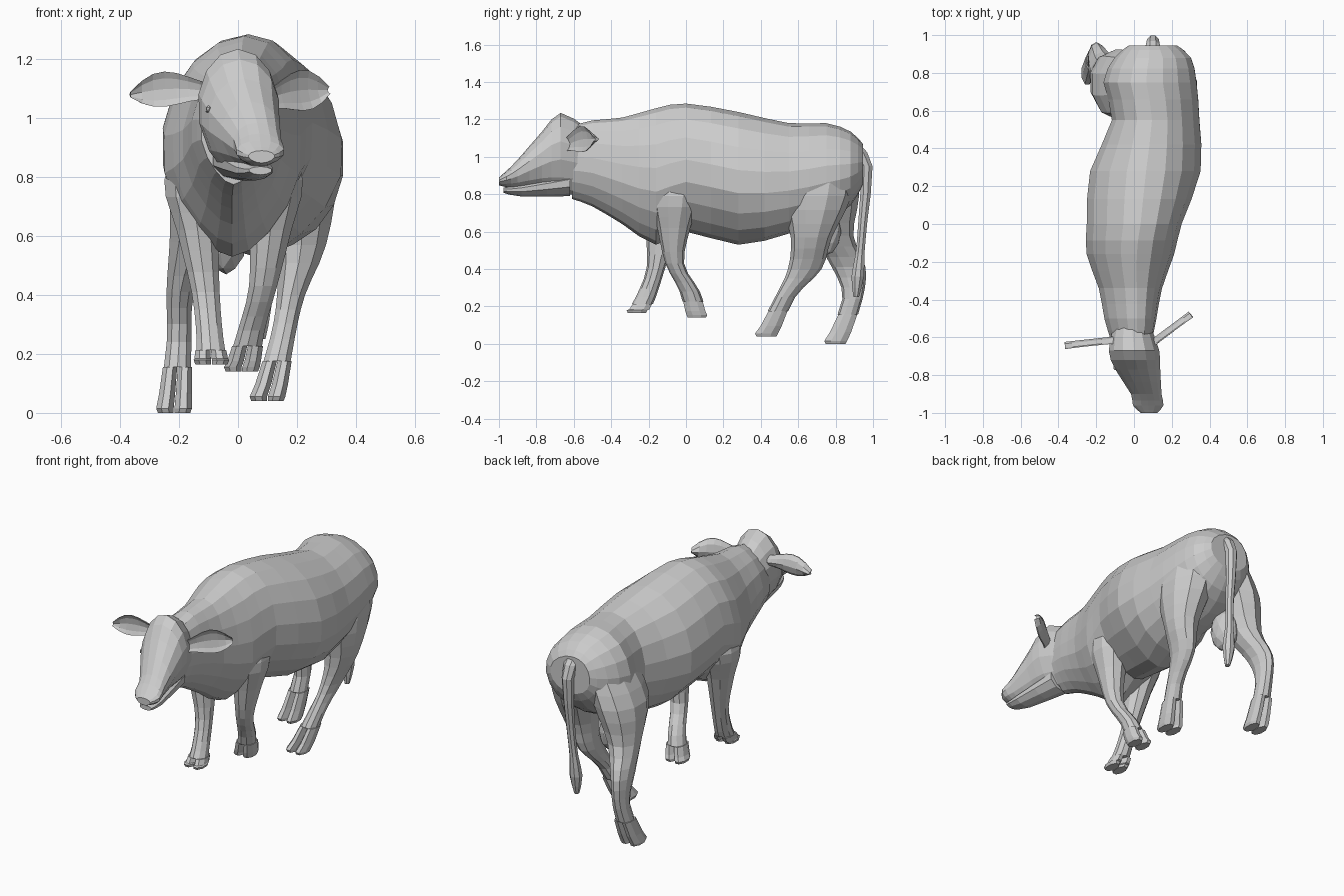
import bpy, bmesh, math
from mathutils import Vector

if "Cube" in bpy.data.objects:
    bpy.data.objects.remove(bpy.data.objects["Cube"])


def smooth(rows, steps=2):
    """Catmull-Rom resampling of a few key sections."""
    rows = [Vector(r) for r in rows]
    ext = [rows[0]] + rows + [rows[-1]]
    out = []
    for a, b, c, d in zip(ext, ext[1:], ext[2:], ext[3:]):
        for k in range(steps):
            t = k / steps
            out.append((2 * b + (c - a) * t + (2 * a - 5 * b + 4 * c - d) * t ** 2
                        + (3 * b - a - 3 * c + d) * t ** 3) / 2)
    return out + [rows[-1]]


def loft(name, rings):
    """Skin a list of equal-length point rings and cap both ends."""
    bm = bmesh.new()
    vs = [[bm.verts.new(p) for p in r] for r in rings]
    n = len(vs[0])
    for a, b in zip(vs, vs[1:]):
        for i in range(n):
            j = (i + 1) % n
            bm.faces.new((a[i], a[j], b[j], b[i]))
    bm.faces.new(vs[0][::-1])
    bm.faces.new(vs[-1])
    bmesh.ops.recalc_face_normals(bm, faces=bm.faces)
    me = bpy.data.meshes.new(name)
    bm.to_mesh(me)
    bm.free()
    bpy.context.collection.objects.link(bpy.data.objects.new(name, me))


def trunk_ring(row, wide, pinch, n, lean=0.0):
    """Upright egg section: widest at fraction `wide`, lower half pinched to a keel."""
    y, cx, hw, top, bot = row
    wz = bot + (top - bot) * wide
    pts = []
    for i in range(n):
        a = 2 * math.pi * i / n + math.pi / 2
        c, s = math.cos(a), math.sin(a)
        k = 1 - pinch * s * s if s < 0 else 1
        shift = lean * s * s if s > 0 else 0
        pts.append((cx + hw * c * k + shift, y, wz + s * (top - wz if s > 0 else wz - bot)))
    return pts


def flat_ring(x, y, z, rx, ry, n=10):
    """Horizontal oval section."""
    turn = [2 * math.pi * (i + 0.5) / n for i in range(n)]
    return [(x + rx * math.cos(a), y + ry * math.sin(a), z) for a in turn]


def ball(name, loc, size, sub):
    bpy.ops.mesh.primitive_ico_sphere_add(subdivisions=sub, radius=1, location=loc)
    bpy.context.object.name = name
    bpy.context.object.scale = size


# Trunk and neck: y, centre x, half width, top, bottom
body = [(-0.61, -0.015, 0.112, 1.165, 0.775), (-0.50, -0.02, 0.14, 1.195, 0.735),
        (-0.34, -0.02, 0.17, 1.21, 0.64), (-0.16, -0.02, 0.235, 1.26, 0.53),
        (0.0, 0.0, 0.255, 1.285, 0.60), (0.28, 0.06, 0.297, 1.24, 0.53),
        (0.55, 0.115, 0.235, 1.18, 0.59), (0.75, 0.085, 0.25, 1.18, 0.66),
        (0.88, 0.10, 0.205, 1.135, 0.74), (0.945, 0.10, 0.13, 1.07, 0.85)]
loft("body", [trunk_ring(r, 0.47, 0.33 if r[0] < 0.4 else 0.0, 18,
                         0.035 - 0.11 * min(max(r[0], 0), 0.5)) for r in smooth(body)])

# Head, turned slightly toward +x
head = [(-0.54, -0.01, 0.10, 1.16, 0.80), (-0.67, 0.0, 0.137, 1.235, 0.80),
        (-0.77, 0.02, 0.122, 1.135, 0.82), (-0.90, 0.065, 0.083, 0.985, 0.83),
        (-0.96, 0.075, 0.083, 0.925, 0.838), (-1.0, 0.08, 0.045, 0.89, 0.848)]
loft("head", [trunk_ring(r, 0.55, 0.2, 14) for r in smooth(head)])
jaw = [(-0.62, 0.0, 0.09, 0.92, 0.79), (-0.88, 0.055, 0.065, 0.855, 0.788),
       (-0.975, 0.076, 0.04, 0.836, 0.808)]
loft("lower_jaw", [trunk_ring(r, 0.55, 0.1, 10) for r in smooth(jaw)])
for side in (-1, 1):
    ball("eye", (0.014 + side * 0.113, -0.755, 1.03), (0.012, 0.022, 0.016), 1)
    ball("nostril", (0.077 + side * 0.045, -0.968, 0.887), (0.018, 0.018, 0.013), 1)


# Ears: leaf shapes with a hollow front
def ear(base, tip, size):
    base, d = Vector(base), Vector(tip) - Vector(base)
    front = d.cross(Vector((0, 0, 1))).normalized()
    front *= -1 if front.y > 0 else 1
    up = d.cross(front).normalized()
    rings = []
    for i in range(8):
        t = i / 7
        w = size * (0.012 + 0.02 * (1 - t) + 0.05 * math.sin(math.pi * t ** 1.5))
        ring = []
        for k in range(10):
            c, s = math.cos(math.pi * (k + 0.5) / 5), math.sin(math.pi * (k + 0.5) / 5)
            depth = (0.026 if s < 0 else -0.1 * w) * s + 0.014 * c * c
            bow = up * 0.015 * math.sin(math.pi * t)
            ring.append(base + d * t + up * w * c + front * depth + bow * (1 if up.z > 0 else -1))
        rings.append(ring)
    loft("ear", rings)


ear((-0.09, -0.62, 1.09), (-0.365, -0.65, 1.08), 0.9)
ear((0.09, -0.645, 1.06), (0.305, -0.485, 1.095), 1.05)

# Legs: shared thickness from shoulder to sole, one path (x, y, z) per leg
front_size = [(0.06, 0.07), (0.10, 0.125), (0.075, 0.088), (0.05, 0.05), (0.048, 0.054), (0.06, 0.06)]
hind_size = [(0.11, 0.17), (0.13, 0.185), (0.088, 0.11), (0.05, 0.09), (0.044, 0.054), (0.06, 0.066)]


def leg(name, sizes, path):
    rows = smooth([p + s for p, s in zip(path, sizes)], 3)
    loft(name, [flat_ring(*r) for r in rows[:-2]])
    # Cloven hoof: two toes at the bottom of the leg, rounded under at the sole
    x, y, z, rx, ry = rows[-1]
    rows[-1] = Vector((x, y, z + 0.015, rx, ry))
    rows.append(Vector((x, y, z, rx * 0.9, ry * 0.88)))
    for side in (-1, 1):
        loft("hoof_toe", [flat_ring(x + side * (rx / 2 + 0.001), y, z, rx / 2 + 0.002, ry, 8)
                          for x, y, z, rx, ry in rows[-4:]])


leg("front_leg_left", front_size, [
    (-0.12, -0.10, 0.98), (-0.155, -0.11, 0.79), (-0.137, -0.13, 0.62),
    (-0.11, -0.16, 0.41), (-0.095, -0.215, 0.25), (-0.09, -0.262, 0.165)])
leg("front_leg_right", front_size, [
    (0.10, -0.05, 0.98), (0.125, -0.055, 0.79), (0.11, -0.065, 0.62),
    (0.085, -0.06, 0.43), (0.045, 0.02, 0.28), (0.013, 0.058, 0.14)])
leg("hind_leg_left", hind_size, [
    (0.0, 0.74, 1.0), (-0.095, 0.74, 0.79), (-0.148, 0.785, 0.58),
    (-0.195, 0.87, 0.41), (-0.20, 0.89, 0.24), (-0.217, 0.80, 0.0)])
leg("hind_leg_right", hind_size, [
    (0.20, 0.73, 1.0), (0.21, 0.70, 0.79), (0.215, 0.67, 0.57),
    (0.18, 0.635, 0.40), (0.15, 0.53, 0.25), (0.10, 0.43, 0.04)])

# Tail with a tuft: x, y, z, half width, half depth
tail = [(0.10, 0.90, 1.06, 0.045, 0.04), (0.10, 0.965, 0.95, 0.034, 0.035),
        (0.095, 0.945, 0.65, 0.024, 0.026), (0.085, 0.93, 0.48, 0.024, 0.026),
        (0.08, 0.918, 0.36, 0.036, 0.036), (0.08, 0.91, 0.25, 0.014, 0.016)]
loft("tail", [flat_ring(*r, 8) for r in smooth(tail)])

# Soft underside between the hind legs
ball("udder", (-0.04, 0.74, 0.60), (0.07, 0.09, 0.13), 2)
